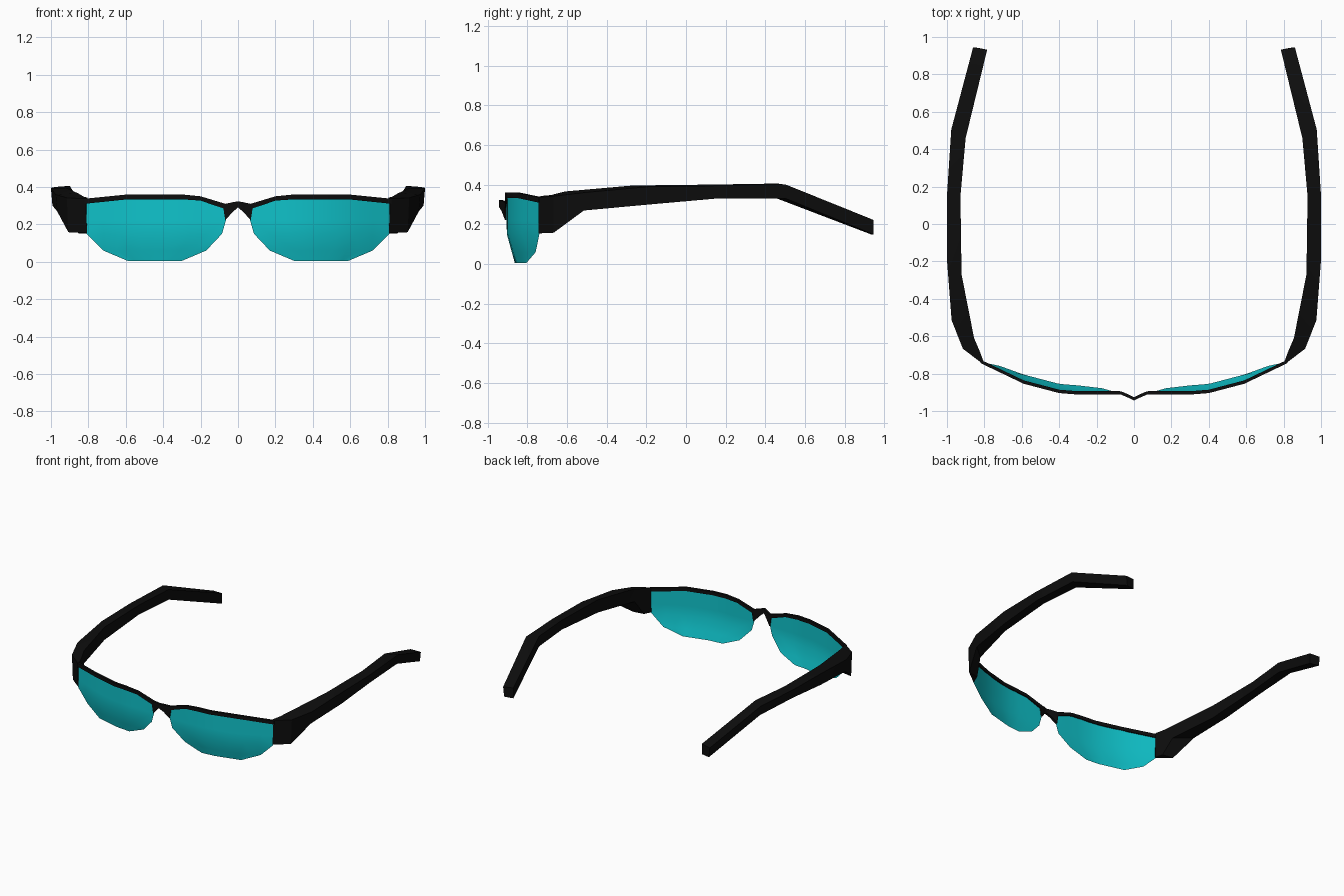
import bpy, bmesh

if "Cube" in bpy.data.objects:
    bpy.data.objects.remove(bpy.data.objects["Cube"])


def material(name, color):
    m = bpy.data.materials.new(name)
    m.diffuse_color = color
    m.use_nodes = True
    m.node_tree.nodes["Principled BSDF"].inputs["Base Color"].default_value = m.diffuse_color
    return m


BLACK = material("black_plastic", (0.004, 0.004, 0.004, 1))
TEAL = material("teal_lens", (0.005, 0.55, 0.6, 1))


def interp(points, x):
    for (x0, v0), (x1, v1) in zip(points, points[1:]):
        if x <= x1:
            return v0 + (v1 - v0) * (x - x0) / (x1 - x0)
    return points[-1][1]


def grid_object(name, rows, mat, closed, caps=(), angle=30):
    """Skin consecutive rows of points, then mirror across x."""
    bm = bmesh.new()
    vs = [[bm.verts.new(p) for p in row] for row in rows]
    n = len(vs[0])
    for a, b in zip(vs, vs[1:]):
        for i in range(n if closed else n - 1):
            j = (i + 1) % n
            bm.faces.new((a[i], a[j], b[j], b[i]))
    for c in caps:
        bm.faces.new(vs[c])
    bmesh.ops.recalc_face_normals(bm, faces=bm.faces)
    if not closed:  # open sheets face forward
        bm.normal_update()
        if sum(f.normal.y for f in bm.faces) > 0:
            bmesh.ops.reverse_faces(bm, faces=bm.faces)
    mesh = bpy.data.meshes.new(name)
    bm.to_mesh(mesh)
    bm.free()
    mesh.materials.append(mat)
    ob = bpy.data.objects.new(name, mesh)
    bpy.context.collection.objects.link(ob)
    mod = ob.modifiers.new("mirror", 'MIRROR')
    mod.use_clip = True
    bpy.ops.object.select_all(action='DESELECT')
    ob.select_set(True)
    bpy.context.view_layer.objects.active = ob
    bpy.ops.object.shade_smooth_by_angle(angle=angle * 3.14159 / 180)
    return ob


# wrap-around curve of the front, and the upper lens edge
WRAP = [(0, -0.935), (0.03, -0.92), (0.07, -0.903), (0.3, -0.903),
        (0.4, -0.895), (0.59, -0.845), (0.82, -0.735), (0.9, -0.697)]
TOP = [(0.06, 0.29), (0.2, 0.335), (0.3, 0.342), (0.6, 0.342), (0.83, 0.318)]

# lenses: rows from the top edge to the narrow bottom edge
rows = []
for x0, x1, z in [(0.065, 0.825, None), (0.065, 0.82, 0.22), (0.085, 0.81, 0.15),
                  (0.17, 0.72, 0.06), (0.3, 0.59, 0.005)]:
    row = []
    for i in range(9):
        x = x0 + (x1 - x0) * i / 8
        zz = interp(TOP, x) if z is None else z
        row.append((x, interp(WRAP, x) + 0.04 * max(0, 0.15 - zz) / 0.145, zz))
    rows.append(row)
grid_object("lenses", rows, TEAL, False, angle=60)

# brow bar and bridge: x, top z, bottom z
rows = []
for x, zt, zb in [(0, 0.323, 0.29), (0.03, 0.318, 0.265), (0.068, 0.31, 0.222),
                  (0.078, 0.313, 0.285), (0.2, 0.35, 0.327), (0.3, 0.36, 0.334),
                  (0.4, 0.36, 0.334), (0.59, 0.36, 0.334), (0.82, 0.337, 0.31)]:
    y, t = interp(WRAP, x), 0.009
    rows.append([(x, y - t, zt), (x, y + t, zt), (x, y + t, zb), (x, y - t, zb)])
grid_object("brow_bar", rows, BLACK, True, caps=(-1,))

# temple arms: outer x, y, inner x, y, top z, bottom z
rows = []
for xo, yo, xi, yi, zt, zb in [
        (0.815, -0.743, 0.805, -0.733, 0.337, 0.155),
        (0.915, -0.667, 0.825, -0.68, 0.342, 0.158),
        (0.975, -0.515, 0.855, -0.61, 0.36, 0.27),
        (1.0, -0.19, 0.922, -0.27, 0.39, 0.30),
        (1.0, 0.15, 0.928, 0.15, 0.395, 0.33),
        (0.977, 0.505, 0.9, 0.46, 0.4, 0.33),
        (0.86, 0.945, 0.785, 0.932, 0.222, 0.15)]:
    rows.append([(xo, yo, zt), (xi, yi, zt + 0.006),
                 (xi, yi, zb), (xo - 0.008, yo, zb)])
grid_object("temple_arms", rows, BLACK, True, caps=(0, -1))
